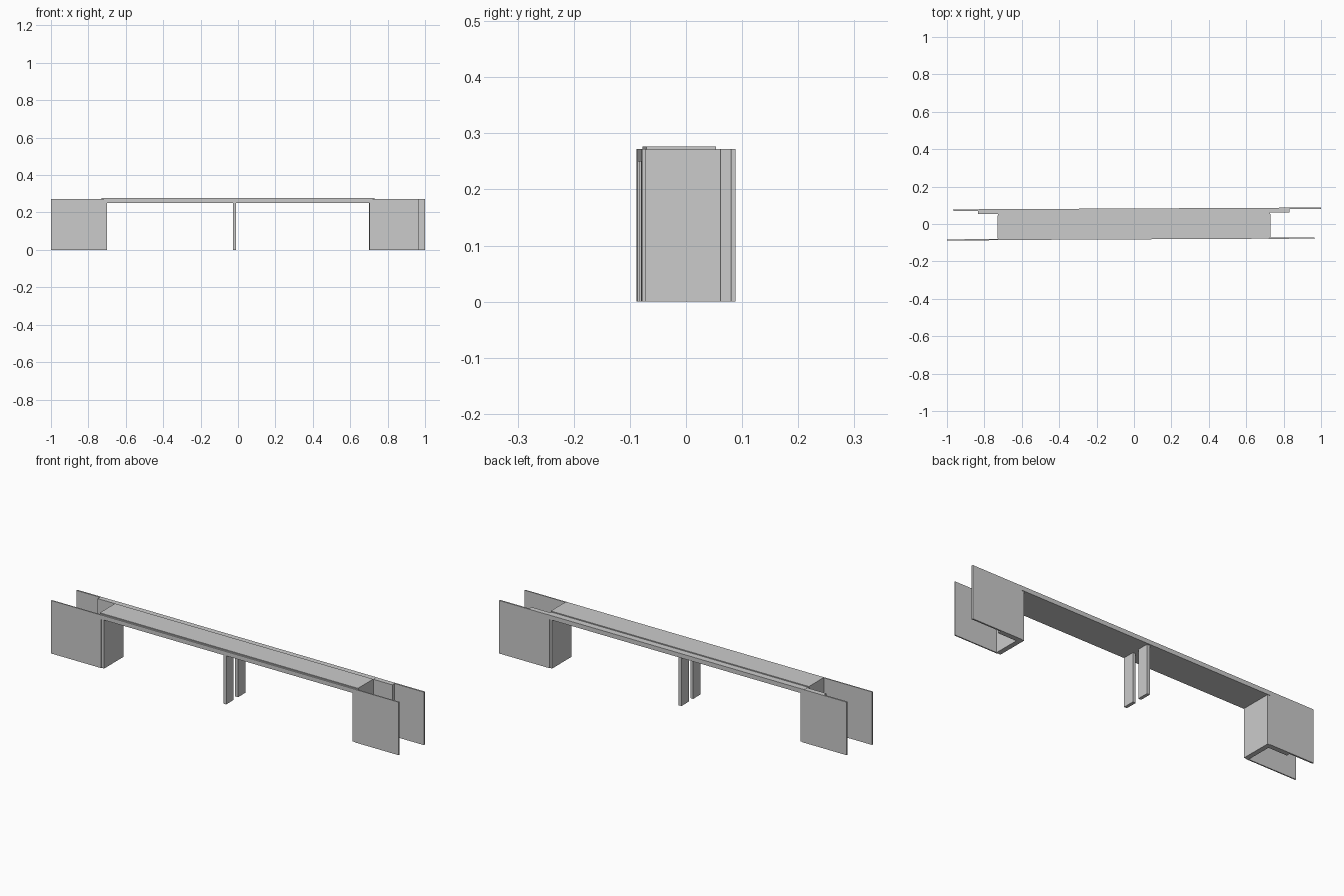
import bpy
import bmesh
from mathutils import Matrix, Vector

if "Cube" in bpy.data.objects:
    bpy.data.objects.remove(bpy.data.objects["Cube"])

SKEW = Matrix.Rotation(0.005, 4, 'Z')   # the bridge sits slightly turned in plan
TOP, SOFFIT = 0.272, 0.25


def box(name, x, y, z):
    """Flat-faced box from (min, max) ranges, turned to the bridge axis."""
    bm = bmesh.new()
    bmesh.ops.create_cube(bm, size=1)
    for v in bm.verts:
        v.co = Vector([r[0] if c < 0 else r[1] for c, r in zip(v.co, (x, y, z))])
    bm.transform(SKEW)
    mesh = bpy.data.meshes.new(name)
    bm.to_mesh(mesh)
    bm.free()
    obj = bpy.data.objects.new(name, mesh)
    bpy.context.collection.objects.link(obj)
    return obj


def mirrored(a, b, side):
    return tuple(sorted((a * side, b * side)))


# Deck slab, raised road surface and back kerb beam
box("deck_slab", (-0.725, 0.725), (-0.082, 0.082), (SOFFIT, TOP))
box("road_surface", (-0.73, 0.73), (-0.074, 0.050), (TOP - 0.002, 0.277))
box("back_kerb_beam", (-0.725, 0.725), (0.057, 0.083), (SOFFIT, TOP + 0.0005))

for side, label in ((-1, "left"), (1, "right")):
    # Abutment wall and the thick return behind it
    box(label + "_abutment", mirrored(0.702, 0.727, side), (-0.080, 0.080), (0, SOFFIT + 0.021))
    box(label + "_return_wall", mirrored(0.715, 0.833, side), (0.057, 0.0825), (0, TOP))
    # Thin wing walls, longer on alternating corners
    front_end, back_end = (1.0, 0.966) if side < 0 else (0.966, 1.0)
    box(label + "_front_wing_wall", mirrored(0.718, front_end, side), (-0.083, -0.077), (0, TOP))
    box(label + "_back_wing_wall", mirrored(0.718, back_end, side), (0.075, 0.083), (0, TOP))

# Pair of central blade piers
box("front_pier", (-0.027, -0.011), (-0.080, -0.020), (0, SOFFIT + 0.004))
box("back_pier", (-0.027, -0.011), (0.016, 0.076), (0, SOFFIT + 0.004))
